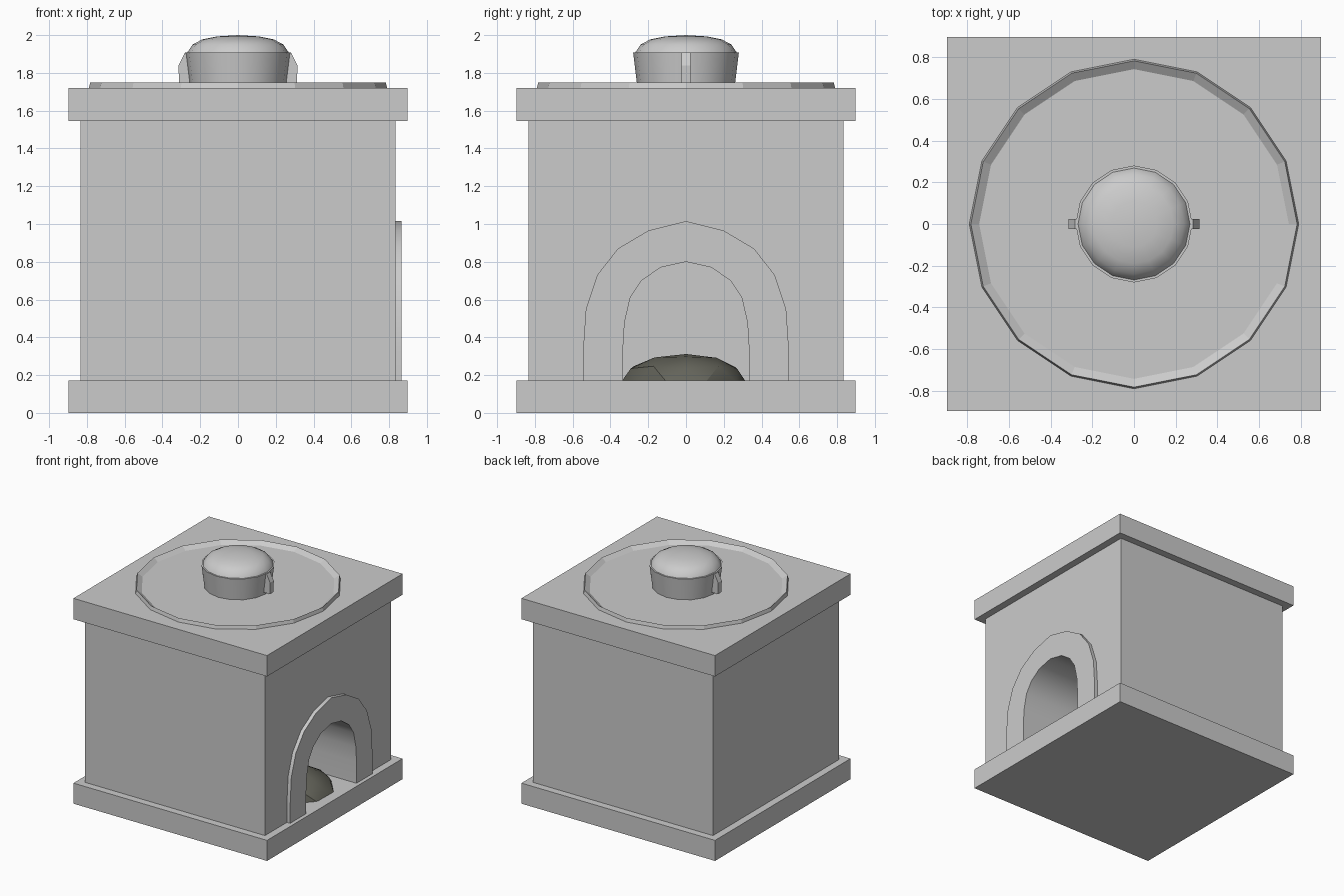
import bpy, bmesh, math, random

if "Cube" in bpy.data.objects:
    bpy.data.objects.remove(bpy.data.objects["Cube"])

def material(name, rgb):
    m = bpy.data.materials.new(name)
    m.diffuse_color = (*rgb, 1)
    m.use_nodes = True
    m.node_tree.nodes["Principled BSDF"].inputs["Base Color"].default_value = m.diffuse_color
    return m

STONE = material("pale_grey", (0.6, 0.6, 0.6))
ASH = material("dark_ash", (0.13, 0.13, 0.105))

def finish(name, bm, mat, smooth=None):
    bmesh.ops.remove_doubles(bm, verts=bm.verts, dist=1e-5)
    bmesh.ops.recalc_face_normals(bm, faces=bm.faces)
    me = bpy.data.meshes.new(name)
    bm.to_mesh(me)
    bm.free()
    me.materials.append(mat)
    ob = bpy.data.objects.new(name, me)
    bpy.context.collection.objects.link(ob)
    if smooth:
        bpy.ops.object.select_all(action='DESELECT')
        ob.select_set(True)
        bpy.context.view_layer.objects.active = ob
        bpy.ops.object.shade_smooth_by_angle(angle=math.radians(smooth))
    return ob

def slab(name, half, z0, z1):
    bm = bmesh.new()
    bmesh.ops.create_cube(bm, size=1)
    for v in bm.verts:
        v.co = (v.co.x * 2 * half, v.co.y * 2 * half, z0 if v.co.z < 0 else z1)
    return finish(name, bm, STONE)

def lathe(name, profile, smooth=None, sides=16):
    bm = bmesh.new()
    vs = [bm.verts.new((r, 0, z)) for r, z in profile]
    es = [bm.edges.new(p) for p in zip(vs, vs[1:])]
    bmesh.ops.spin(bm, geom=vs + es, cent=(0, 0, 0), axis=(0, 0, 1),
                   angle=2 * math.pi, steps=sides)
    return finish(name, bm, STONE, smooth)

def arch(half):
    # mirror a half profile (y, z) running from floor to crown
    return [(-y, z) for y, z in half] + [(y, z) for y, z in reversed(half[:-1])]

INNER = arch([(.333, .17), (.333, .35), (.325, .48), (.295, .61),
              (.235, .70), (.135, .77), (0, .80)])
OUTER = arch([(.545, .17), (.545, .33), (.53, .55), (.47, .73),
              (.36, .87), (.2, .965), (0, 1.015)])

# base and top slabs
slab("base_slab", .897, 0, .172)
slab("top_slab", .897, 1.545, 1.72)

# body with arched fire chamber open to +x
B, Z0, Z1, BACK = .835, .17, 1.546, 0.0
bm = bmesh.new()
def face(pts):
    bm.faces.new([bm.verts.new(p) for p in pts])
face([(B, y, z) for y, z in [(-B, Z0)] + INNER + [(B, Z0), (B, Z1), (-B, Z1)]])
face([(-B, -B, Z0), (-B, -B, Z1), (-B, B, Z1), (-B, B, Z0)])
face([(-B, -B, Z1), (B, -B, Z1), (B, B, Z1), (-B, B, Z1)])
for s in (-B, B):
    face([(-B, s, Z0), (B, s, Z0), (B, s, Z1), (-B, s, Z1)])
for (y0, z0), (y1, z1) in zip(INNER, INNER[1:]):
    face([(B, y0, z0), (B, y1, z1), (BACK, y1, z1), (BACK, y0, z0)])
face([(BACK, y, z) for y, z in INNER])
finish("oven_body", bm, STONE, 35)

# raised arch trim around the opening
bm = bmesh.new()
X0, X1 = B - .005, .865
for i in range(len(INNER) - 1):
    a, b, c, d = INNER[i], INNER[i + 1], OUTER[i + 1], OUTER[i]
    face([(X1, *p) for p in (a, b, c, d)])
    for p, q in ((a, b), (d, c)):
        face([(X0, *p), (X0, *q), (X1, *q), (X1, *p)])
finish("arch_trim", bm, STONE, 35)

# cooking plate with raised rim
lathe("cooking_plate", [(.79, 1.718), (.782, 1.75), (.742, 1.723), (0, 1.723)])

# pot and domed lid
lathe("pot", [(0, 1.722), (.257, 1.722), (.28, 1.908), (.268, 1.908)], 35)
lathe("pot_lid", [(.27, 1.902), (.266, 1.912), (.24, 1.95), (.19, 1.977),
                  (.11, 1.993), (0, 2.0)], 50)

# pot handles
for side, s in (("left", -1), ("right", 1)):
    bm = bmesh.new()
    prof = [(.25, 1.745), (.312, 1.745), (.315, 1.84), (.282, 1.905), (.265, 1.905)]
    rings = [[(s * x, y, z) for x, z in prof] for y in (-.024, .024)]
    for r in rings:
        face(r)
    for i in range(5):
        j = (i + 1) % 5
        face([rings[0][i], rings[0][j], rings[1][j], rings[1][i]])
    finish("pot_handle_" + side, bm, STONE)

# ash heap inside the chamber
random.seed(4)
bm = bmesh.new()
bmesh.ops.create_icosphere(bm, subdivisions=2, radius=1)
for v in bm.verts:
    k = 1 + random.uniform(-.05, .05)
    v.co = (.48 + .34 * k * v.co.x, .33 * k * v.co.y, .165 + .15 * k * v.co.z)
bmesh.ops.bisect_plane(bm, geom=bm.verts[:] + bm.edges[:] + bm.faces[:],
                       plane_co=(0, 0, .16), plane_no=(0, 0, 1), clear_inner=True)
finish("ash_heap", bm, ASH, 30)
